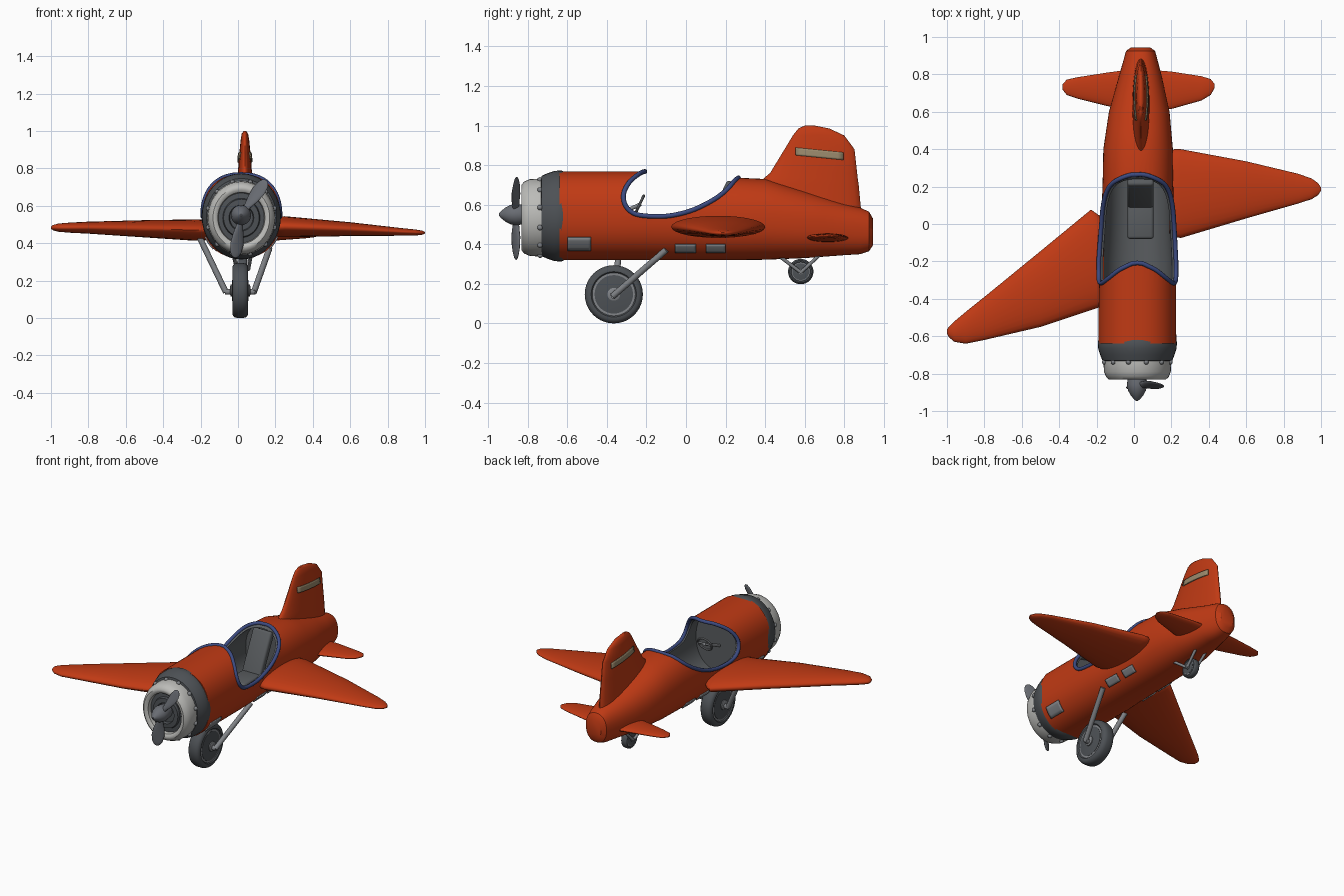
import bpy, bmesh, math
from mathutils import Vector, Matrix

if "Cube" in bpy.data.objects:
    bpy.data.objects.remove(bpy.data.objects["Cube"])

def mat(name, r, g, b):
    m = bpy.data.materials.new(name)
    m.diffuse_color = (r, g, b, 1)
    m.use_nodes = True
    m.node_tree.nodes["Principled BSDF"].inputs["Base Color"].default_value = m.diffuse_color
    return m

RED = mat("orange_red_paint", .53, .042, .007)
DARK = mat("dark_grey", .075, .083, .092)
INNER = mat("interior_grey", .10, .108, .115)
STEEL = mat("steel_grey", .22, .23, .245)
PROP = mat("propeller_grey", .14, .15, .17)
PALE = mat("pale_grey", .50, .50, .48)
BLUE = mat("blue_trim", .045, .07, .22)
BEIGE = mat("beige_plate", .32, .25, .15)
TAU = 2 * math.pi

def finish(ob, *mats, angle=40):
    for m in mats:
        ob.data.materials.append(m)
    bpy.ops.object.select_all(action='DESELECT')
    ob.select_set(True)
    bpy.context.view_layer.objects.active = ob
    bpy.ops.object.shade_smooth_by_angle(angle=math.radians(angle))
    return ob

def from_bmesh(name, bm):
    bmesh.ops.recalc_face_normals(bm, faces=bm.faces)
    me = bpy.data.meshes.new(name)
    bm.to_mesh(me)
    bm.free()
    ob = bpy.data.objects.new(name, me)
    bpy.context.collection.objects.link(ob)
    return ob

def loft(name, rings, *mats, angle=40):
    """Skin a list of equal point rings and cap both ends."""
    bm = bmesh.new()
    vs = [[bm.verts.new(p) for p in r] for r in rings]
    n = len(vs[0])
    for a, b in zip(vs, vs[1:]):
        for i in range(n):
            bm.faces.new((a[i], a[(i + 1) % n], b[(i + 1) % n], b[i]))
    bm.faces.new(vs[0])
    bm.faces.new(vs[-1])
    return finish(from_bmesh(name, bm), *mats, angle=angle)

def lathe(name, profile, c, m, axis='Y', sx=1.0, n=40):
    """Turn (position, radius) pairs about the X or Y axis."""
    rings = []
    for t, r in profile:
        ring = []
        for i in range(n):
            u, w = r * sx * math.cos(TAU * i / n), r * math.sin(TAU * i / n)
            p = (u, t, w) if axis == 'Y' else (t, u, w)
            ring.append(Vector(c) + Vector(p))
        rings.append(ring)
    return loft(name, rings, m)

def rod(name, p, q, r, m, n=14):
    p, q = Vector(p), Vector(q)
    rot = (q - p).to_track_quat('Z', 'Y').to_matrix()
    ring = [rot @ Vector((r * math.cos(TAU * i / n), r * math.sin(TAU * i / n), 0)) for i in range(n)]
    return loft(name, [[p + v for v in ring], [q + v for v in ring]], m)

def box(name, c, size, m, rx=0, bevel=.015):
    bm = bmesh.new()
    bmesh.ops.create_cube(bm, size=1, matrix=Matrix.Translation(c) @ Matrix.Rotation(rx, 4, 'X')
                          @ Matrix.Diagonal((*size, 1)))
    bmesh.ops.bevel(bm, geom=bm.edges[:], offset=bevel, segments=3, profile=.5, affect='EDGES')
    return finish(from_bmesh(name, bm), m)

def smooth_path(pts, k=6):
    """Catmull-Rom through 2D points."""
    out = []
    v = [Vector(p) for p in [pts[0], *pts, pts[-1]]]
    for a, b, c, d in zip(v, v[1:], v[2:], v[3:]):
        for j in range(k):
            t = j / k
            out.append(.5 * (2 * b + (c - a) * t + (2 * a - 5 * b + 4 * c - d) * t * t
                             + (3 * b - a - 3 * c + d) * t ** 3))
    return out + [v[-1]]

# Fuselage sections: y, centre x, half width, bottom z, top z
BODY = [(-.64, .018, .208, .32, .768), (-.2, .018, .207, .32, .768), (0, .02, .195, .32, .75),
        (.25, .021, .188, .32, .737), (.4, .022, .186, .322, .73), (.6, .028, .162, .33, .67),
        (.8, .034, .112, .345, .605), (.88, .035, .09, .35, .585), (.925, .035, .078, .365, .565),
        (.945, .035, .05, .395, .53)]
EXP = 2.3

def section(y):
    for a, b in zip(BODY, BODY[1:]):
        if y <= b[0]:
            t = (y - a[0]) / (b[0] - a[0])
            return [p + (q - p) * t for p, q in zip(a[1:], b[1:])]
    return BODY[-1][1:]

def body_ring(y, inset=0, n=48):
    cx, rx, lo, hi = section(y)
    rx, rz, cz = rx - inset, (hi - lo) / 2 - inset, (hi + lo) / 2
    power = lambda v: math.copysign(abs(v) ** (2 / EXP), v)
    return [(cx + rx * power(math.cos(TAU * i / n)), y, cz + rz * power(math.sin(TAU * i / n))) for i in range(n)]

ys = [-.64, -.5, -.35, -.2, -.1, 0, .12, .25, .4, .5, .6, .7, .8, .88, .925, .945]
fuselage = loft("fuselage", [body_ring(y) for y in ys], RED, INNER, angle=35)

# Cockpit: hollow tub plus side-profile opening
tub = loft("cockpit_tub_cutter", [body_ring(y, .022) for y in (-.4, -.2, -.1, 0, .12, .29)], RED, INNER)
rim = smooth_path([(-.208, .768), (-.235, .757), (-.285, .715), (-.315, .655), (-.305, .595), (-.26, .555),
                   (-.18, .542), (-.08, .545), (.03, .572), (.13, .62), (.2, .67), (.245, .72), (.265, .736)])
outline = [(-.208, .9)] + [tuple(p) for p in rim] + [(.265, .9)]
opening = loft("cockpit_opening_cutter", [[(x, y, z) for y, z in outline] for x in (-.4, .4)], RED, INNER)
for cutter in (tub, opening):
    for f in cutter.data.polygons:
        f.material_index = 1
    cutter.hide_render = True
    cutter.hide_set(True)
    mod = fuselage.modifiers.new("cut", 'BOOLEAN')
    mod.operation, mod.solver, mod.object = 'DIFFERENCE', 'EXACT', cutter
bpy.context.view_layer.objects.active = fuselage
for mod in list(fuselage.modifiers):
    bpy.ops.object.modifier_apply(modifier=mod.name)
finish(fuselage, angle=35)

# Blue padded rim around the opening
sides = []
for y, z in rim:
    cx, rx, lo, hi = section(y)
    u = min(1, abs(z - (lo + hi) / 2) / ((hi - lo) / 2))
    sides.append((cx, rx * (1 - u ** EXP) ** (1 / EXP), y, min(z, hi)))
loop = [(c + w, y, z) for c, w, y, z in sides] + [(c - w, y, z) for c, w, y, z in reversed(sides[1:-1])]
cu = bpy.data.curves.new("cockpit_trim", 'CURVE')
cu.dimensions, cu.bevel_depth, cu.bevel_resolution = '3D', .012, 3
sp = cu.splines.new('POLY')
sp.points.add(len(loop) - 1)
for p, co in zip(sp.points, loop):
    p.co = (*co, 1)
sp.use_cyclic_u = True
cu.materials.append(BLUE)
bpy.context.collection.objects.link(bpy.data.objects.new("cockpit_trim", cu))

# Seat, steering wheel and column
box("seat_cushion", (.035, .02, .43), (.14, .2, .09), INNER)
box("seat_back", (.035, .165, .575), (.14, .05, .31), INNER, rx=-.45)
bpy.ops.mesh.primitive_torus_add(location=(.02, -.235, .60), rotation=(math.radians(65), 0, 0),
                                 major_radius=.05, minor_radius=.007, major_segments=28, minor_segments=8)
wheel = bpy.context.object
wheel.name = "steering_wheel"
finish(wheel, STEEL)
rod("steering_column", (.02, -.228, .603), (.02, -.39, .53), .01, STEEL)
rod("steering_spoke", (-.028, -.235, .60), (.068, -.235, .60), .006, STEEL)

# Wings, tailplane and fin: elliptical sections along one axis
def foil(name, rows, axis='X', n=28):
    rings = []
    for s, y0, y1, c, h in rows:
        ring = []
        for i in range(n):
            y = (y0 + y1) / 2 + (y1 - y0) / 2 * math.cos(TAU * i / n)
            w = c + h * math.sin(TAU * i / n)
            ring.append((s, y, w) if axis == 'X' else (w, y, s))
        rings.append(ring)
    return loft(name, rings, RED, angle=50)

foil("right_wing", [(.19, -.05, .385, .487, .05), (.215, -.068, .4, .487, .055), (.25, -.075, .4, .488, .056),
                    (.6, .03, .335, .475, .037), (.88, .11, .268, .46, .02), (.95, .133, .243, .457, .016),
                    (.985, .155, .218, .456, .011), (1, .178, .195, .456, .004)])
foil("left_wing", [(-.16, -.43, .02, .47, .052), (-.185, -.445, .045, .47, .056), (-.23, -.46, .077, .47, .057),
                   (-.5, -.55, -.145, .477, .046), (-.8, -.62, -.39, .483, .032), (-.9, -.64, -.47, .483, .027),
                   (-.96, -.63, -.52, .483, .022), (-.99, -.605, -.55, .483, .014), (-1, -.585, -.565, .483, .005)])
foil("right_tailplane", [(.08, .6, .825, .43, .022), (.2, .615, .815, .435, .021), (.36, .66, .79, .44, .014),
                         (.41, .69, .775, .442, .01), (.43, .725, .75, .442, .004)])
foil("left_tailplane", [(-.03, .61, .825, .43, .022), (-.14, .63, .81, .435, .021), (-.3, .67, .785, .44, .014),
                        (-.36, .69, .772, .442, .01), (-.383, .72, .745, .442, .004)])
fin = foil("tail_fin", [(.52, .36, .89, .037, .05), (.7, .37, .873, .037, .044), (.735, .395, .868, .037, .041),
                        (.76, .425, .865, .037, .039), (.88, .498, .852, .037, .03), (.95, .54, .8, .037, .023),
                        (.985, .568, .725, .037, .017), (1, .6, .65, .037, .006)], 'Z')

# Engine cowling
C = (.018, 0, .543)
lathe("cowl_band", [(-.61, .2), (-.612, .222), (-.63, .23), (-.665, .228), (-.70, .216), (-.73, .203), (-.735, .18)],
      C, DARK, sx=.92)
CN = (.018, 0, .535)
lathe("cowl_front_ring", [(-.71, .195), (-.74, .197), (-.79, .194), (-.818, .182), (-.832, .165), (-.832, .15),
                          (-.822, .137), (-.79, .132)], CN, PALE, sx=.92)
lathe("engine_face", [(-.78, .135), (-.797, .134), (-.80, .105), (-.815, .1), (-.817, .07), (-.8, .065)], CN, DARK, sx=.95)
for i in range(12):
    a = TAU * (i + .5) / 12
    bpy.ops.mesh.primitive_uv_sphere_add(segments=10, ring_count=6, radius=.014,
                                         location=(.018 + .182 * math.cos(a), -.738, .535 + .197 * math.sin(a)))
    bpy.context.object.name = "cowl_bolt"
    finish(bpy.context.object, STEEL)

# Spinner and two twisted blades
HUB = Vector((.016, -.86, .55))
lathe("spinner", [(.06, .045), (.03, .05), (0, .054), (-.03, .048), (-.055, .034), (-.075, .018), (-.086, .005)],
      HUB, PROP, n=24)
for name, deg in (("upper_blade", 54), ("lower_blade", -98)):
    rings = []
    for r, w, h in ((.02, .018, .014), (.06, .022, .013), (.11, .036, .011), (.16, .04, .009),
                    (.2, .033, .007), (.222, .02, .005), (.23, .006, .002)):
        tw = math.radians(48 - 120 * r)
        ring = []
        for i in range(16):
            u, v = w * math.cos(TAU * i / 16), h * math.sin(TAU * i / 16)
            p = Vector((r, u * math.sin(tw) + v * math.cos(tw), u * math.cos(tw) - v * math.sin(tw)))
            ring.append(HUB + Matrix.Rotation(-math.radians(deg), 3, 'Y') @ p)
        rings.append(ring)
    loft(name, rings, PROP, angle=60)

# Wheels
def road_wheel(name, c, r, w):
    lathe(name + "_tyre", [(-w * .7, r * .7), (-w, r * .78), (-w, r * .88), (-w * .75, r * .97), (-w * .35, r),
                           (w * .35, r), (w * .75, r * .97), (w, r * .88), (w, r * .78), (w * .7, r * .7)], c, DARK, 'X')
    lathe(name + "_rim", [(-w * .85, r * .66), (-w * .85, r * .74), (w * .85, r * .74), (w * .85, r * .66)], c, STEEL, 'X')
    lathe(name + "_disc", [(-w * 1.05, r * .3), (-w * .9, r * .66), (w * .9, r * .66), (w * 1.05, r * .3)], c, DARK, 'X')
    lathe(name + "_hub", [(-w * 1.3, r * .15), (-w * 1.2, r * .22), (w * 1.2, r * .22), (w * 1.3, r * .15)], c, STEEL, 'X')

road_wheel("main_wheel", (.012, -.365, .147), .147, .042)
road_wheel("tail_wheel", (.025, .58, .262), .064, .022)

# Landing gear struts
rod("main_axle", (-.07, -.365, .14), (.09, -.365, .14), .016, STEEL)
rod("right_main_strut", (.085, -.37, .138), (.168, -.10, .372), .016, STEEL)
rod("left_main_strut", (-.065, -.365, .138), (-.205, -.33, .43), .016, STEEL)
rod("tail_axle", (-.012, .58, .262), (.062, .58, .262), .01, STEEL)
for s, side in ((1, "right"), (-1, "left")):
    rod(side + "_tail_front_strut", (.025 + s * .032, .575, .262), (.022 + s * .05, .465, .345), .009, STEEL)
    rod(side + "_tail_rear_strut", (.025 + s * .032, .585, .262), (.025 + s * .04, .69, .36), .009, STEEL)

# Thin plates laid onto the body and fin
bpy.context.view_layer.update()

def plate(name, target, y0, y1, z0, z1, m, side, slope=0):
    bm = bmesh.new()
    bmesh.ops.create_grid(bm, x_segments=8, y_segments=4, size=.5)
    for v in bm.verts:
        y = y0 + (y1 - y0) * (v.co.x + .5)
        z = z0 + (z1 - z0) * (v.co.y + .5) + slope * (y - y0)
        ok, hit, nor, _ = target.ray_cast(Vector((side, y, z)), Vector((-side, 0, 0)))
        v.co = hit + nor * .004 if ok else Vector((.03, y, z))
    ob = from_bmesh(name, bm)
    mod = ob.modifiers.new("thickness", 'SOLIDIFY')
    mod.thickness, mod.offset = .007, 0
    finish(ob, m)

for s, side in ((1, "right"), (-1, "left")):
    plate(side + "_fin_plate", fin, .555, .795, .85, .888, BEIGE, s, -.1)
    plate(side + "_front_vent", fuselage, -.6, -.48, .372, .437, STEEL, s)
    plate(side + "_mid_vent", fuselage, -.055, .05, .362, .402, STEEL, s)
    plate(side + "_rear_vent", fuselage, .1, .2, .362, .402, STEEL, s)
